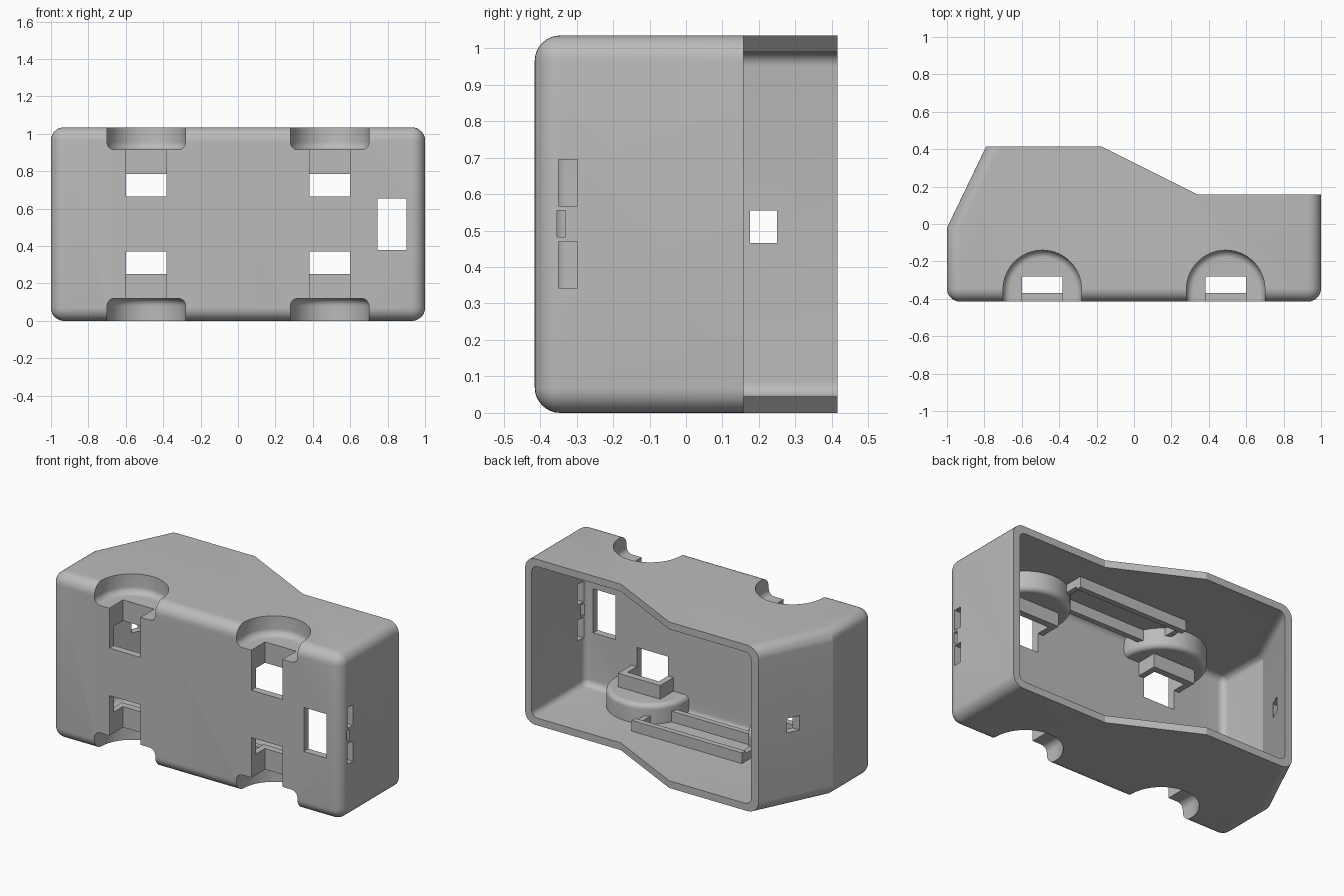
import bpy, bmesh
from math import cos, sin, pi, radians

if "Cube" in bpy.data.objects:
    bpy.data.objects.remove(bpy.data.objects["Cube"], do_unlink=True)

H = 1.035    # overall height
T = 0.045    # wall thickness

grey = bpy.data.materials.new("plain_grey")
grey.use_nodes = True
colour = (0.5, 0.5, 0.5, 1)
grey.diffuse_color = colour
grey.node_tree.nodes["Principled BSDF"].inputs["Base Color"].default_value = colour


def prism(name, points, z0, z1, rule=None, radius=0.0):
    """Extrude an outline along z and round the edges picked by rule."""
    bm = bmesh.new()
    face = bm.faces.new([bm.verts.new((x, y, z0)) for x, y in points])
    new = bmesh.ops.extrude_face_region(bm, geom=[face])["geom"]
    for v in new:
        if isinstance(v, bmesh.types.BMVert):
            v.co.z = z1
    bmesh.ops.recalc_face_normals(bm, faces=bm.faces)
    if rule:
        picked = [e for e in bm.edges if rule(e.verts[0].co, e.verts[1].co)]
        bmesh.ops.bevel(bm, geom=picked, offset=radius, segments=8,
                        profile=0.5, affect='EDGES', clamp_overlap=True)
        bmesh.ops.recalc_face_normals(bm, faces=bm.faces)
    mesh = bpy.data.meshes.new(name)
    bm.to_mesh(mesh)
    bm.free()
    mesh.materials.append(grey)
    obj = bpy.data.objects.new(name, mesh)
    bpy.context.collection.objects.link(obj)
    return obj


def box(name, x0, x1, y0, y1, z0, z1):
    return prism(name, [(x0, y0), (x1, y0), (x1, y1), (x0, y1)], z0, z1)


def combine(target, tool, operation):
    mod = target.modifiers.new(operation.lower(), 'BOOLEAN')
    mod.operation = operation
    mod.solver = 'EXACT'
    mod.object = tool
    bpy.context.view_layer.objects.active = target
    bpy.ops.object.modifier_apply(modifier=mod.name)
    bpy.data.objects.remove(tool, do_unlink=True)


def shell_edges(a, b):
    """Closed edges are round; the open rim and the slanted crease stay sharp."""
    low = min(a.y, b.y)
    upright = abs(a.z - b.z) > 0.5
    return low < -0.1 or (low < 0.1 and not upright)


def arch(name, cx, radius, foot, z0, z1, fillet):
    """Half round on straight legs, rounded along its inner end z1."""
    n = 32
    points = [(cx - radius, foot), (cx + radius, foot)]
    points += [(cx + radius * cos(pi * i / n), -0.35 + radius * sin(pi * i / n))
               for i in range(n + 1)]
    return prism(name, points, z0, z1,
                 lambda a, b: abs(a.z - z1) + abs(b.z - z1) < 0.001
                 and max(a.y, b.y) > -0.36, fillet)


# Hollow body, open at the back
body = prism("car_shell",
             [(-1, -0.415), (1, -0.415), (1, 0.157), (0.34, 0.157),
              (-0.175, 0.415), (-0.79, 0.415), (-1, -0.02)],
             0, H, shell_edges, 0.07)
cavity = prism("cavity",
               [(-1 + T, -0.37), (1 - T, -0.37), (1 - T, 0.6),
                (-0.651, 0.6), (-1 + T, -0.03)],
               T, H - T, shell_edges, 0.04)
combine(body, cavity, 'DIFFERENCE')


def side(z, top):
    return H - z if top else z


corners = [(cx, top) for cx in (-0.49, 0.49) for top in (False, True)]

# Inner wheel housings with axle boxes
for cx, top in corners:
    combine(body, arch("wheel_housing", cx, 0.25, -0.385, side(0.03, top),
                       side(0.165, top), 0.03), 'UNION')
    combine(body, box("axle_box", cx - 0.145, cx + 0.145, -0.39, -0.238,
                      side(0.1, top), side(0.25, top)), 'UNION')

# Shallow trays on the two side walls
for top in (False, True):
    z0, z1 = side(0.03, top), side(0.112, top)
    for y in (-0.255, -0.025):
        combine(body, box("tray_rail", -0.38, 0.38, y - 0.017, y + 0.017, z0, z1), 'UNION')
    for x in (-0.363, 0.363):
        combine(body, box("tray_end", x - 0.016, x + 0.016, -0.26, -0.02,
                          z0, side(0.095, top)), 'UNION')

# Wheel arches and axle slots
for cx, top in corners:
    combine(body, arch("wheel_arch", cx, 0.21, -0.5, side(-0.1, top),
                       side(0.12, top), 0.04), 'DIFFERENCE')
    combine(body, box("axle_slot", cx - 0.1075, cx + 0.1075, -0.5, -0.28,
                      side(0.06, top), side(0.37, top)), 'DIFFERENCE')

# Base window, end wall slots, sloping wall socket
openings = [
    ("base_window", 0.745, 0.9, -0.5, -0.3, 0.38, 0.655),
    ("lower_slot", 0.9, 1.1, -0.35, -0.297, 0.343, 0.47),
    ("upper_slot", 0.9, 1.1, -0.35, -0.297, 0.567, 0.695),
    ("middle_slot", 0.9, 1.1, -0.354, -0.33, 0.483, 0.555),
    ("socket_hole", -1.1, -0.75, 0.175, 0.25, 0.466, 0.555),
]
for opening in openings:
    combine(body, box(*opening), 'DIFFERENCE')

# Smooth fillets, crisp corners
bpy.ops.object.select_all(action='DESELECT')
body.select_set(True)
bpy.context.view_layer.objects.active = body
bpy.ops.object.shade_smooth_by_angle(angle=radians(22))
